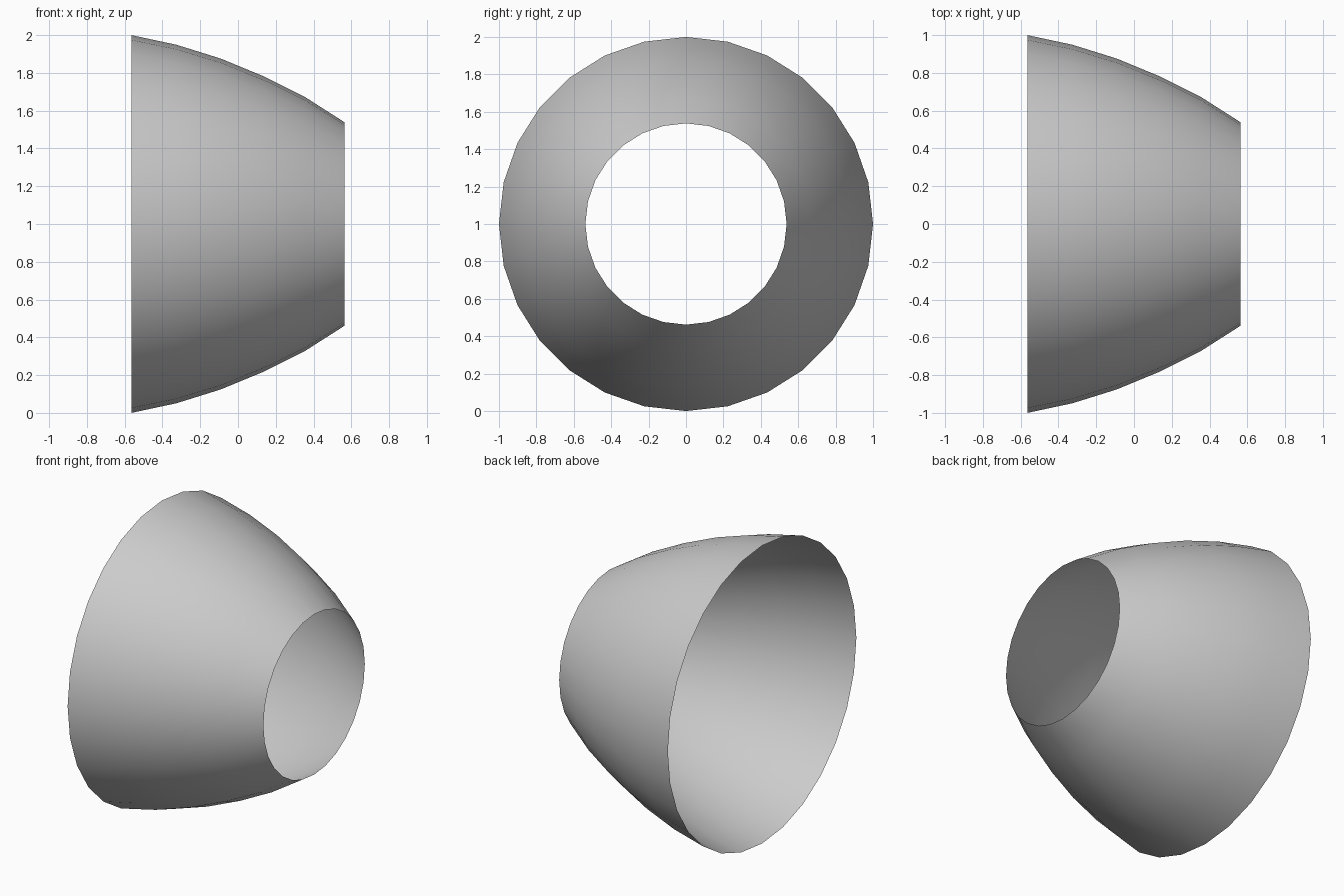
import bpy, bmesh
from math import sin, cos, pi

if "Cube" in bpy.data.objects:
    bpy.data.objects.remove(bpy.data.objects["Cube"])

SIDES = 28
CENTRE_Z = 1.0

# curved wall profile: (x along axis, radius)
PROFILE = [(-0.565, 1.0), (-0.326, 0.949), (-0.092, 0.876),
           (0.138, 0.781), (0.355, 0.672), (0.565, 0.538)]


def lathe_x(name, profile, sides, z):
    """Revolve an open profile around a horizontal x axis."""
    bm = bmesh.new()
    rings = [[bm.verts.new((x, r * sin(2 * pi * i / sides), z + r * cos(2 * pi * i / sides)))
              for i in range(sides)] for x, r in profile]
    for a, b in zip(rings, rings[1:]):
        for i in range(sides):
            j = (i + 1) % sides
            face = bm.faces.new((a[i], b[i], b[j], a[j]))
            face.smooth = True
    bm.normal_update()
    # make the normals point away from the axis
    f = next(iter(bm.faces))
    c = f.calc_center_median()
    if f.normal.y * c.y + f.normal.z * (c.z - z) < 0:
        bmesh.ops.reverse_faces(bm, faces=bm.faces[:])
    mesh = bpy.data.meshes.new(name)
    bm.to_mesh(mesh)
    bm.free()
    obj = bpy.data.objects.new(name, mesh)
    bpy.context.collection.objects.link(obj)
    return obj


# open-ended tapered shell
lathe_x("tapered_shell", PROFILE, SIDES, CENTRE_Z)
